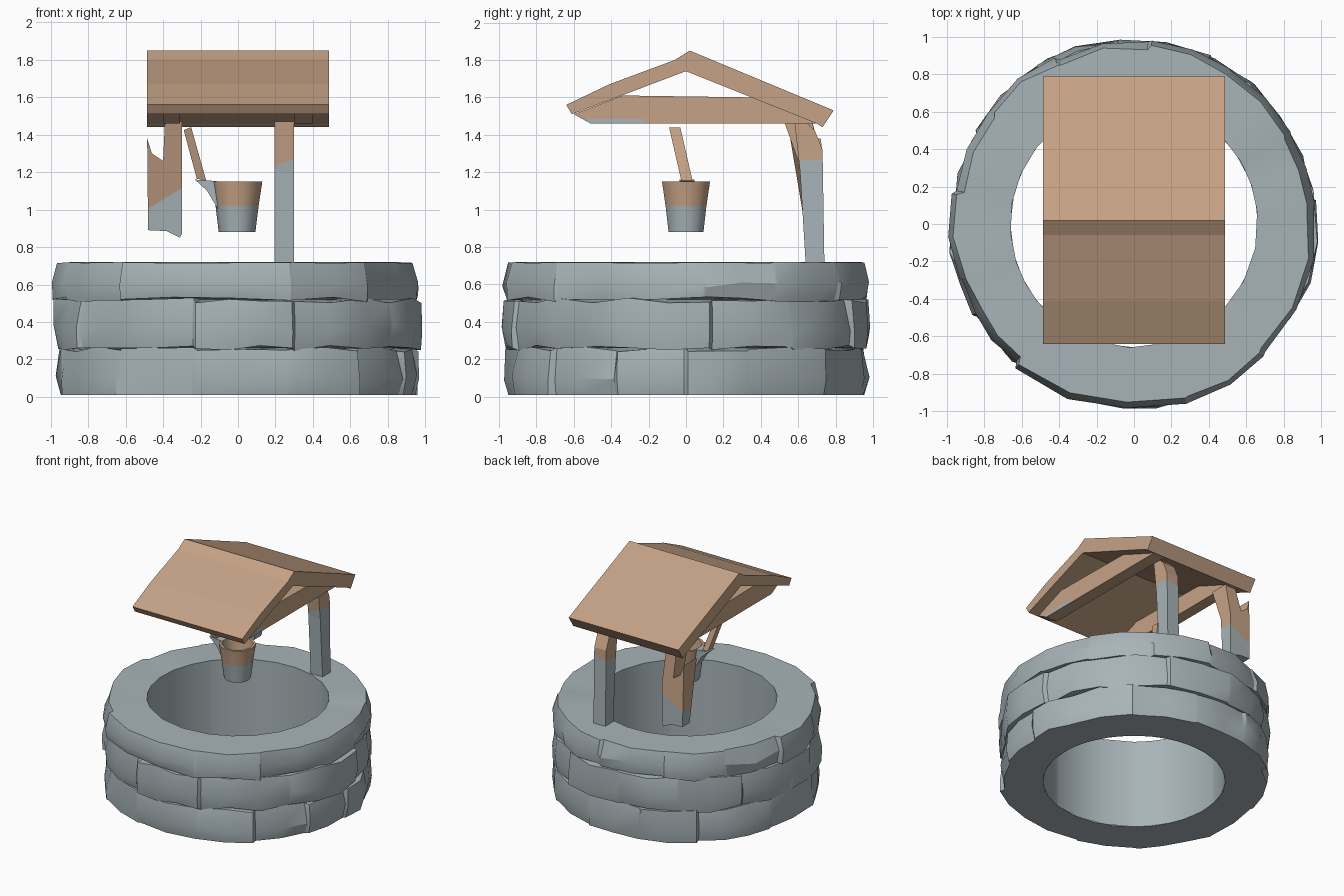
import bpy, bmesh, math, random
from mathutils import Vector

if "Cube" in bpy.data.objects:
    bpy.data.objects.remove(bpy.data.objects["Cube"])

random.seed(7)


def material(name, rgb):
    m = bpy.data.materials.new(name)
    m.diffuse_color = (*rgb, 1)
    m.use_nodes = True
    m.node_tree.nodes["Principled BSDF"].inputs["Base Color"].default_value = m.diffuse_color
    return m


STONE = material("grey stone", (0.392, 0.456, 0.479))
WOOD = material("tan wood", (0.560, 0.362, 0.238))


def finish(name, bm, mats, smooth=None):
    bmesh.ops.recalc_face_normals(bm, faces=bm.faces)
    me = bpy.data.meshes.new(name)
    bm.to_mesh(me)
    bm.free()
    ob = bpy.data.objects.new(name, me)
    bpy.context.collection.objects.link(ob)
    for m in mats:
        me.materials.append(m)
    if smooth:
        bpy.ops.object.select_all(action='DESELECT')
        ob.select_set(True)
        bpy.context.view_layer.objects.active = ob
        bpy.ops.object.shade_smooth_by_angle(angle=math.radians(smooth))
    return ob


def prism(pts, axis, lo, hi):
    """Extrude a 2D outline along x (outline is y,z) or y (outline is x,z)."""
    bm = bmesh.new()
    place = (lambda p, d: (d, p[0], p[1])) if axis == 'x' else (lambda p, d: (p[0], d, p[1]))
    a = [bm.verts.new(place(p, lo)) for p in pts]
    b = [bm.verts.new(place(p, hi)) for p in pts]
    bm.faces.new(a)
    bm.faces.new(b[::-1])
    for i in range(len(pts)):
        j = (i + 1) % len(pts)
        bm.faces.new((a[i], b[i], b[j], a[j]))
    return bm


def cut(bm, co, no):
    bmesh.ops.bisect_plane(bm, geom=bm.verts[:] + bm.edges[:] + bm.faces[:],
                           plane_co=co, plane_no=no)


def paint_below(bm, co, no):
    """Split at a plane; the side behind it becomes stone coloured (slot 1)."""
    cut(bm, co, no)
    for f in bm.faces:
        if (f.calc_center_median() - Vector(co)).dot(Vector(no)) < 0:
            f.material_index = 1


# Stone courses: each is a loop of irregular blocks split at the joint angles
def course(name, z0, z1, joints, top=False, bottom=False):
    bm = bmesh.new()
    columns = []
    for i, a0 in enumerate(joints):
        a1 = joints[(i + 1) % len(joints)]
        if a1 <= a0:
            a1 += 360
        bulge = random.uniform(0.965, 0.995)
        n = 2 if a1 - a0 < 32 else 3
        for k in range(n + 1):
            t = k / n
            ang = math.radians(a0 + 0.6 + (a1 - a0 - 1.2) * t)
            end = 0.012 * (k in (0, n)) * random.random()
            rm = min(1.0, bulge + random.uniform(-0.008, 0.012) - end)
            rb = rm - random.uniform(0.0, 0.03)
            rt = rm - (random.uniform(0.02, 0.045) if top else random.uniform(0.0, 0.04))
            zb = z0 if bottom else z0 + random.uniform(-0.015, 0.015)
            zt = z1 - 0.006 * random.random() if top else z1 + random.uniform(-0.02, 0.01)
            prof = [(0.86, z0), (rb, zb), (rm, z0 + (z1 - z0) * random.uniform(0.3, 0.5)),
                    (rt, zt), (0.66 if top else 0.86, z1)]
            if bottom:
                prof[0] = (0.66, z0)
            if top:
                prof.append((0.66, 0.01))
            columns.append([bm.verts.new((r * math.cos(ang), r * math.sin(ang), z))
                            for r, z in prof])
    for i, c in enumerate(columns):
        d = columns[(i + 1) % len(columns)]
        for j in range(len(c) - 1):
            bm.faces.new((c[j], d[j], d[j + 1], c[j + 1]))
    finish(name, bm, [STONE], 28)


course("lower_stone_course", 0.01, 0.26,
       [-165, -131, -104, -73, -48, -23, 0, 21, 50, 78, 105, 130, 165], bottom=True)
course("middle_stone_course", 0.26, 0.52,
       [-150, -104, -72, -32, 8, 36, 65, 95, 122, 150, 178])
course("upper_stone_course", 0.52, 0.72,
       [-162, -130, -73, -45, 6, 30, 58, 85, 115, 142, 170], top=True)

# Gable roof: one bent slab
roof = [(-0.64, 1.56), (-0.41, 1.67), (-0.06, 1.80), (0.02, 1.85), (0.79, 1.53),
        (0.73, 1.44), (0.70, 1.46), (0.0, 1.74), (-0.61, 1.51)]
finish("roof", prism(roof, 'x', -0.485, 0.485), [WOOD])

# Roof tie beams, the right one with a grey patch near its front end
beam = [(-0.51, 1.46), (0.71, 1.46), (0.35, 1.60), (-0.34, 1.61), (-0.60, 1.51)]
finish("left_tie_beam", prism(beam, 'x', -0.40, -0.31), [WOOD])
bm = prism(beam, 'x', 0.30, 0.40)
cut(bm, (0, 0, 1.485), (0, 0, 1))
cut(bm, (0, -0.22, 0), (0, 1, 0))
for f in bm.faces:
    c = f.calc_center_median()
    if c.z < 1.484 and c.y < -0.22 and c.x > 0.36:
        f.material_index = 1
finish("right_tie_beam", bm, [WOOD, STONE])

# Right post: leans forward near the top, grey lower part
post = [(0.64, 0.71), (0.74, 0.71), (0.73, 1.32), (0.69, 1.42), (0.64, 1.47),
        (0.58, 1.47), (0.61, 1.20)]
bm = prism(post, 'x', 0.195, 0.30)
paint_below(bm, (0.25, 0.68, 1.25), (-0.35, 0, 1))
finish("right_post", bm, [WOOD, STONE])

# Left post: splintered, ends above the wall, top flares to the front
post = [(-0.48, 0.89), (-0.38, 0.885), (-0.31, 0.85), (-0.30, 0.87), (-0.30, 1.20),
        (-0.30, 1.47), (-0.39, 1.47), (-0.40, 1.26), (-0.46, 1.30), (-0.485, 1.38)]
bm = prism(post, 'y', 0.64, 0.73)
for v in bm.verts:
    if v.co.y < 0.7:
        v.co.y -= max(0, v.co.z - 1.15) * 0.36
    else:
        v.co.y -= max(0, v.co.z - 1.36) * 0.5
paint_below(bm, (-0.39, 0.68, 1.06), (-0.6, 0, 1))
finish("left_post", bm, [WOOD, STONE])

# Bucket: open tapered pail, grey lower half
bm = bmesh.new()
N = 10
rings = []
for r, z in [(0.098, 0.88), (0.115, 1.02), (0.135, 1.15), (0.115, 1.15), (0.085, 0.91)]:
    rings.append([bm.verts.new((r * math.cos(math.tau * i / N) - 0.005,
                                r * math.sin(math.tau * i / N), z)) for i in range(N)])
for k in range(4):
    for i in range(N):
        j = (i + 1) % N
        f = bm.faces.new((rings[k][i], rings[k][j], rings[k + 1][j], rings[k + 1][i]))
        f.material_index = 1 if k == 0 else 0
bm.faces.new(rings[0][::-1]).material_index = 1
bm.faces.new(rings[-1])
finish("bucket", bm, [WOOD, STONE], 40)

# Bucket lip under the handle
lip = [(-0.23, 1.16), (-0.115, 1.152), (-0.105, 1.0), (-0.135, 1.05), (-0.165, 1.10)]
finish("bucket_lip", prism(lip, 'y', -0.035, 0.045), [STONE])

# Slanted bucket handle
handle = [(-0.29, 1.425), (-0.25, 1.44), (-0.17, 1.155), (-0.22, 1.165)]
bm = prism(handle, 'y', -0.025, 0.035)
for v in bm.verts:
    v.co.y -= (v.co.z - 1.155) * 0.23
finish("bucket_handle", bm, [WOOD])
